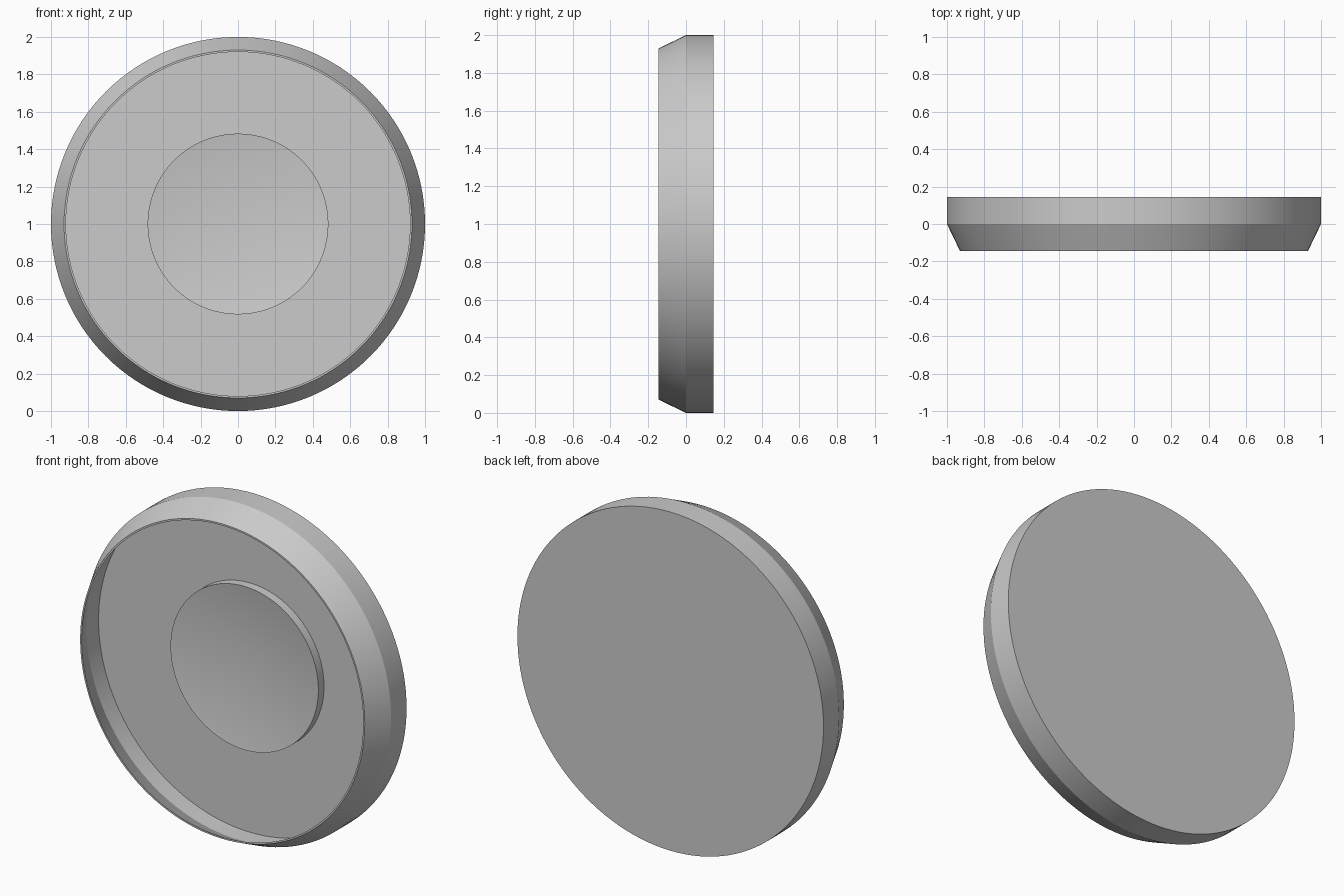
import bpy
import bmesh
from math import radians, tau
from mathutils import Vector

cube = bpy.data.objects.get("Cube")
if cube:
    bpy.data.objects.remove(cube, do_unlink=True)

CENTRE = Vector((0, 0, 1))
SEGMENTS = 128

# Plain grey finish
grey = bpy.data.materials.new("light_grey")
grey.use_nodes = True
colour = (0.6, 0.6, 0.6, 1)
grey.diffuse_color = colour
grey.node_tree.nodes["Principled BSDF"].inputs["Base Color"].default_value = colour


def lathe(name, profile):
    """Turn a (radius, y) profile around the front-to-back axis."""
    bm = bmesh.new()
    verts = [bm.verts.new(CENTRE + Vector((r, y, 0))) for r, y in profile]
    edges = [bm.edges.new(pair) for pair in zip(verts, verts[1:])]
    bmesh.ops.spin(bm, geom=verts + edges, cent=CENTRE, axis=(0, 1, 0),
                   angle=tau, steps=SEGMENTS, use_merge=False)
    bmesh.ops.remove_doubles(bm, verts=bm.verts, dist=0.0001)
    bmesh.ops.recalc_face_normals(bm, faces=bm.faces)
    mesh = bpy.data.meshes.new(name)
    bm.to_mesh(mesh)
    bm.free()
    mesh.materials.append(grey)
    obj = bpy.data.objects.new(name, mesh)
    bpy.context.collection.objects.link(obj)
    bpy.ops.object.select_all(action="DESELECT")
    obj.select_set(True)
    bpy.context.view_layer.objects.active = obj
    bpy.ops.object.shade_smooth_by_angle(angle=radians(20))
    return obj


# Thin-walled housing: flat back, bevelled rim, hollow front, centre pocket
lathe("housing", [
    (0, 0.145), (1, 0.145), (1, 0), (0.93, -0.145),
    (0.92, -0.145), (0.99, 0), (0.99, 0.113),
    (0.48, 0.113), (0.48, 0.14), (0, 0.14),
])

# Raised centre disc with a shallow conical hollow
lathe("centre_dish", [
    (0, 0.13), (0.483, 0.06), (0.483, 0.135), (0, 0.135),
])
